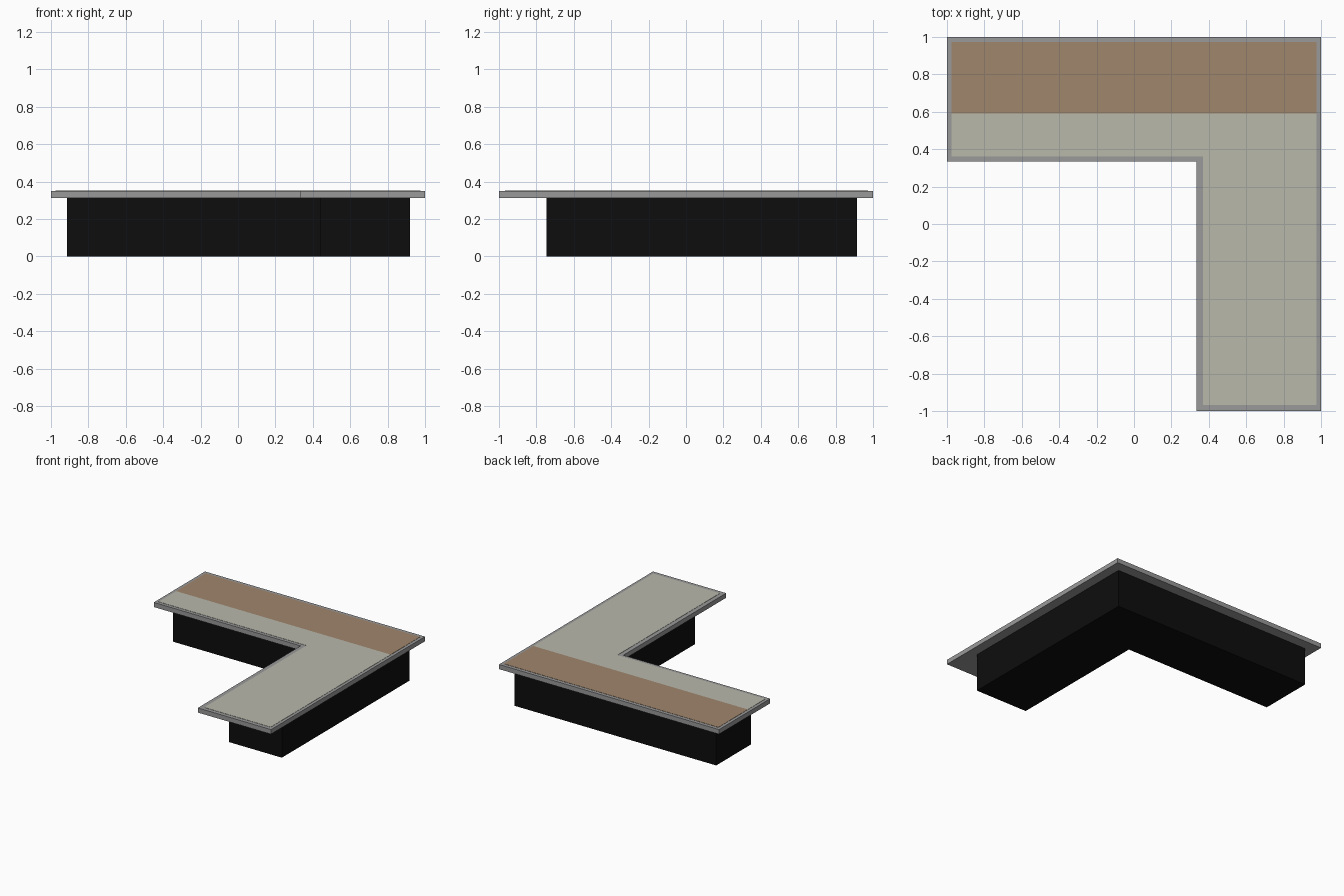
import bpy, bmesh

if "Cube" in bpy.data.objects:
    bpy.data.objects.remove(bpy.data.objects["Cube"])


def material(name, rgb):
    m = bpy.data.materials.new(name)
    m.diffuse_color = (*rgb, 1)
    m.use_nodes = True
    m.node_tree.nodes["Principled BSDF"].inputs["Base Color"].default_value = m.diffuse_color
    return m


grey = material("grey_edging", (0.32, 0.32, 0.32))
stone = material("pale_stone", (0.48, 0.48, 0.41))
wood = material("wood_brown", (0.35, 0.24, 0.15))
black = material("black_base", (0.004, 0.004, 0.004))


def l_shape(x0, x1, xi, y0, y1, yi):
    """L outline: back arm spans x0..x1, right arm spans y0..y1, inner corner at xi, yi."""
    return [(x0, yi), (xi, yi), (xi, y0), (x1, y0), (x1, y1), (x0, y1)]


def prism(name, outline, z0, z1, mat):
    bm = bmesh.new()
    face = bm.faces.new([bm.verts.new((x, y, z0)) for x, y in outline])
    geom = bmesh.ops.extrude_face_region(bm, geom=[face])["geom"]
    verts = [v for v in geom if isinstance(v, bmesh.types.BMVert)]
    bmesh.ops.translate(bm, verts=verts, vec=(0, 0, z1 - z0))
    bmesh.ops.recalc_face_normals(bm, faces=bm.faces)
    mesh = bpy.data.meshes.new(name)
    bm.to_mesh(mesh)
    bm.free()
    mesh.materials.append(mat)
    obj = bpy.data.objects.new(name, mesh)
    bpy.context.collection.objects.link(obj)
    return obj


# Recessed plinth and overhanging slab
prism("base", l_shape(-0.915, 0.92, 0.44, -0.745, 0.915, 0.465), 0, 0.312, black)
prism("counter_slab", l_shape(-1, 1, 0.335, -1, 1, 0.335), 0.312, 0.35, grey)

# Thin inlays on the top, leaving a grey border
prism("stone_inlay", l_shape(-0.975, 0.975, 0.37, -0.968, 0.59, 0.362), 0.349, 0.352, stone)
prism("wood_inlay", [(-0.975, 0.59), (0.975, 0.59), (0.975, 0.972), (-0.975, 0.972)],
      0.349, 0.352, wood)
